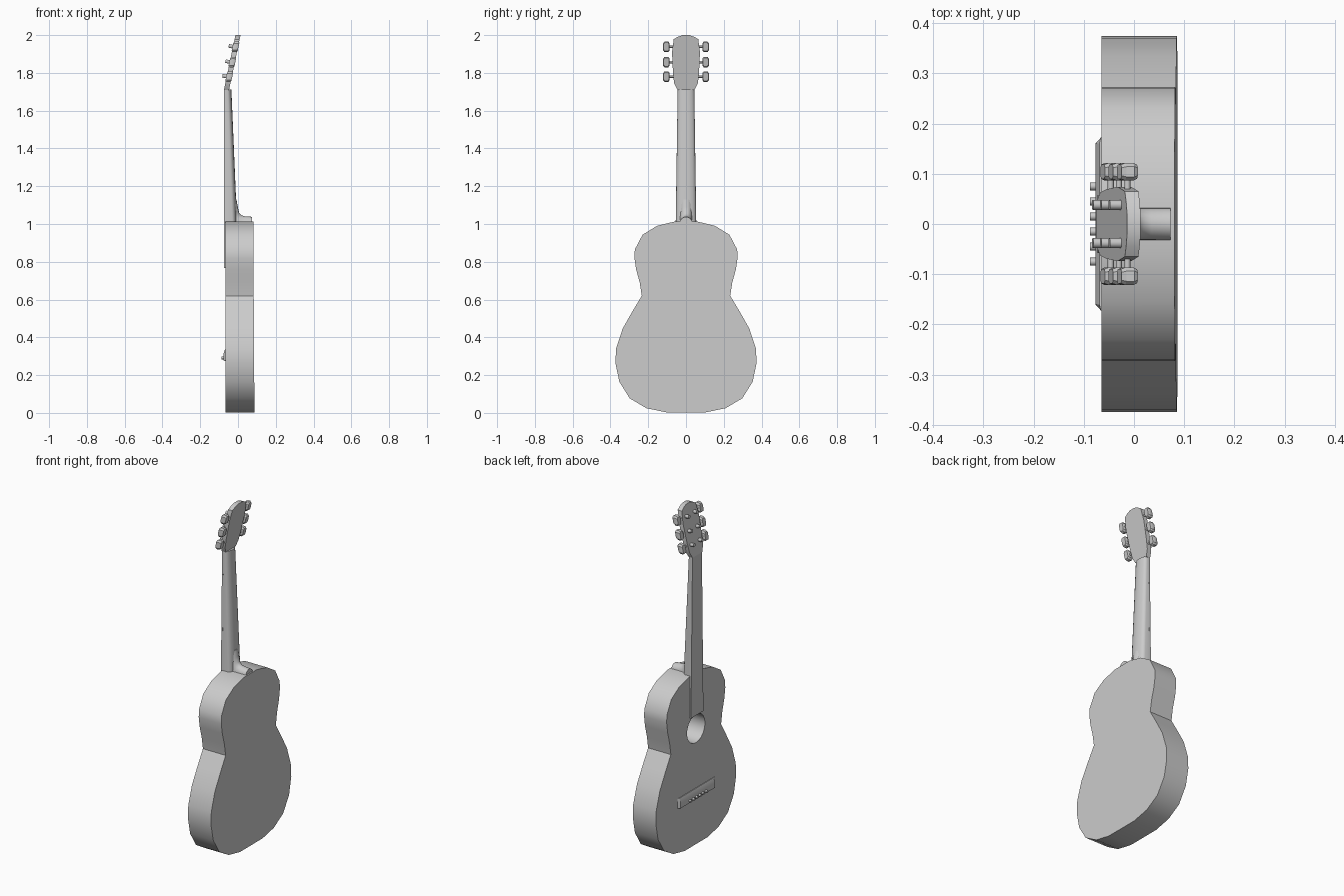
import bpy, bmesh, math
from mathutils import Vector

if "Cube" in bpy.data.objects:
    bpy.data.objects.remove(bpy.data.objects["Cube"])


def finish(ob, angle=35):
    bpy.ops.object.select_all(action='DESELECT')
    ob.select_set(True)
    bpy.context.view_layer.objects.active = ob
    bpy.ops.object.shade_smooth_by_angle(angle=math.radians(angle))


def loft(name, rings, angle=35):
    """Join equal-sized closed rings into a capped solid."""
    bm = bmesh.new()
    vs = [[bm.verts.new(p) for p in r] for r in rings]
    n = len(vs[0])
    for a, b in zip(vs, vs[1:]):
        for i in range(n):
            j = (i + 1) % n
            bm.faces.new((a[i], a[j], b[j], b[i]))
    bm.faces.new(vs[0])
    bm.faces.new(vs[-1])
    bmesh.ops.recalc_face_normals(bm, faces=bm.faces)
    me = bpy.data.meshes.new(name)
    bm.to_mesh(me)
    bm.free()
    ob = bpy.data.objects.new(name, me)
    bpy.context.collection.objects.link(ob)
    finish(ob, angle)
    return ob


def rod(name, a, b, r, n=10):
    a, b = Vector(a), Vector(b)
    q = (b - a).to_track_quat('Z', 'Y')
    ring = [q @ Vector((r * math.cos(t), r * math.sin(t), 0))
            for t in (2 * math.pi * i / n for i in range(n))]
    return loft(name, [[a + p for p in ring], [b + p for p in ring]], 50)


def mirrored(half):
    return half + [(-y, z) for y, z in reversed(half)]


# Body: waisted outline, slightly deeper at the bottom
outline = mirrored([
    (.105, .003), (.21, .025), (.298, .077), (.353, .165), (.374, .265),
    (.37, .34), (.336, .445), (.285, .535), (.234, .62), (.245, .69),
    (.264, .76), (.273, .82), (.271, .865), (.23, .943), (.154, .99), (.06, 1.013)])
body = loft("body", [[(-.065, y, z) for y, z in outline],
                     [(.087 - .006 * z, y, z) for y, z in outline]])

# Sound hole
cutter = rod("hole_cutter", (-.12, 0, .685), (.07, 0, .685), .084, 20)
cutter.hide_render = True
mod = body.modifiers.new("sound_hole", 'BOOLEAN')
mod.operation = 'DIFFERENCE'
mod.solver = 'EXACT'
mod.object = cutter
bpy.context.view_layer.objects.active = body
bpy.ops.object.modifier_apply(modifier=mod.name)
bpy.data.objects.remove(cutter)
finish(body)

# Neck: flat sides and a shallow rounded back, thicker toward the body


def neck_ring(z, w, mid, back):
    arc = [(mid + (back - mid) * math.sin(t), w * math.cos(t), z)
           for t in (math.pi * i / 8 for i in range(9))]
    return [(-.068, w, z)] + arc + [(-.068, -w, z)]


loft("neck", [neck_ring(1.005, .054, -.03, -.005),
              neck_ring(1.712, .044, -.055, -.035)], 50)

# Fretboard running over the body to the sound hole
loft("fretboard", [[(x, y * w, z) for x, y in
                    ((-.073, 1), (-.064, 1), (-.064, -1), (-.073, -1))]
                   for z, w in ((.768, .058), (1.712, .044))])

# Heel sweeping from the neck back onto the body top


def heel_ring(base, apex):
    b, a = Vector((base[0], 0, base[1])), Vector((apex[0], 0, apex[1]))
    return [b + (a - b) * math.sin(t) + Vector((0, .033 * math.cos(t), 0))
            for t in (math.pi * i / 8 for i in range(9))]


loft("heel", [heel_ring(*s) for s in (
    ((-.035, 1.135), (-.008, 1.13)), ((-.03, 1.08), (-.001, 1.09)),
    ((-.022, 1.03), (.006, 1.06)), ((-.005, 1.008), (.02, 1.046)),
    ((.03, 1.005), (.035, 1.041)), ((.073, 1.005), (.073, 1.038)))], 50)

# Headstock, leaning back


def lean(n, y, z):
    return (-.061 + .21 * (z - 1.71) + n, y, z)


head = mirrored([(.045, 1.71), (.063, 1.745), (.069, 1.80), (.074, 1.91),
                 (.065, 1.978), (.045, 1.99), (.018, 2.0)])
loft("headstock", [[lean(n, y, z) for y, z in head] for n in (-.0135, .0135)])

# Tuning machines: button, shaft and string post
octagon = [(.010, -.028), (.0175, -.018), (.0175, .018), (.010, .028),
           (-.010, .028), (-.0175, .018), (-.0175, -.018), (-.010, -.028)]
for side, label in ((1, "left"), (-1, "right")):
    for i, z in enumerate((1.78, 1.857, 1.938)):
        tag = f"{label}_{i + 1}"
        loft("tuner_button_" + tag,
             [[lean(n, side * .104 + y * s, z + dz * s) for y, dz in octagon]
              for n, s in ((-.016, .8), (-.008, 1), (.008, 1), (.016, .8))], 30)
        rod("tuner_shaft_" + tag, lean(0, side * .06, z), lean(0, side * .095, z), .006, 8)
        x, y, zz = lean(-.01, side * .038, z)
        rod("string_post_" + tag, (x, y, zz), (x - .026, y, zz + .005), .010, 10)

# Bridge with sloped top and tapered ends
profile = ((-.062, .272), (-.077, .278), (-.077, .312), (-.069, .335), (-.062, .335))
loft("bridge", [[(min(x, -.062) if s == 1 else max(x, -.066), y, z) for x, z in profile]
                for y, s in ((-.172, 0), (-.16, 1), (.16, 1), (.172, 0))], 20)

# Bridge pins
for i in range(6):
    y = -.075 + .03 * i
    rod(f"bridge_pin_{i + 1}", (-.07, y, .291), (-.088, y, .291), .008, 8)
